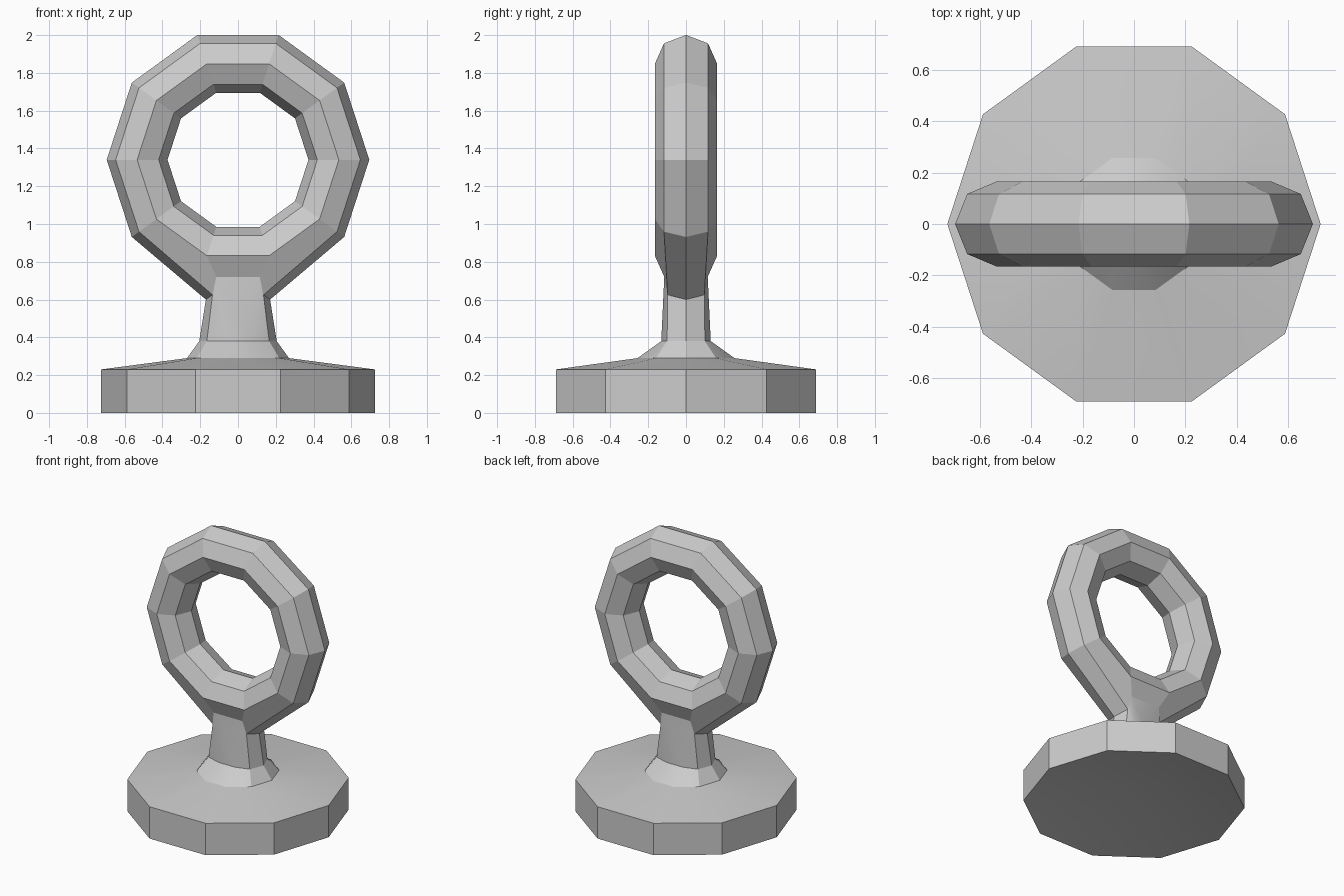
import bpy, bmesh
from math import cos, sin, pi, radians

if "Cube" in bpy.data.objects:
    bpy.data.objects.remove(bpy.data.objects["Cube"])

N, M = 10, 8                      # sides around the ring / around its tube
CZ, MAJOR, MINOR = 1.34, 0.534, 0.161
bm = bmesh.new()

# Ring vertices: j = 0 is the outermost row, j = 4 the innermost
v = {}
for k in range(N):
    a = 2 * pi * k / N
    for j in range(M):
        b = 2 * pi * j / M
        r = MAJOR + MINOR * cos(b)
        v[k, j] = bm.verts.new((r * cos(a), 0.165 * sin(b), CZ + r * sin(a)))

# Bottom of the ring is drawn down into the top of the neck
extra = {}
for k, s in ((7, -1), (8, 1)):
    v[k, 0].co = (s * 0.17, 0, 0.60)
    for j, n, t in ((1, 2, 1), (7, 6, -1)):
        v[k, j].co = (s * 0.135, t * 0.097, 0.625)
        v[k, 'e', j] = bm.verts.new((s * 0.115, t * 0.115, 0.72))
        extra[frozenset(((k, j), (k, n)))] = (k, 'e', j)

# Ring faces, left open underneath where the neck joins
for k in range(N):
    for j in range(M):
        if k == 7 and j in (0, 7):
            continue
        k2, j2 = (k + 1) % N, (j + 1) % M
        quad = [(k, j), (k2, j), (k2, j2), (k, j2)]
        keys = []
        for i, c in enumerate(quad):
            if not (k == 7 and c[1] in (1, 7)):
                keys.append(c)
            e = extra.get(frozenset((c, quad[(i + 1) % 4])))
            if e:
                keys.append(e)
        bm.faces.new([v[c] for c in keys])
ring_faces = len(bm.faces)


def decagon(r, z):
    return [(r * cos(2 * pi * i / N), r * sin(2 * pi * i / N), z) for i in range(N)]


# Neck, flare and base lofted downwards from the ring opening
loop = [v[c] for c in ((8, 0), (8, 1), (8, 'e', 1), (7, 'e', 1), (7, 1),
                       (7, 0), (7, 7), (7, 'e', 7), (8, 'e', 7), (8, 7))]
q = [(0.205, 0), (0.165, 0.10), (0.065, 0.131)]
q += [(-x, y) for x, y in q[::-1]]
q += [(x, -y) for x, y in q[-2:0:-1]]
neck = [(x, y, 0.38) for x, y in q]
for section in (neck, decagon(0.270, 0.29), decagon(0.725, 0.23), decagon(0.725, 0)):
    nxt = [bm.verts.new(p) for p in section]
    for i in range(N):
        i2 = (i + 1) % N
        bm.faces.new((loop[i], loop[i2], nxt[i2], nxt[i]))
    loop = nxt

# Hollow underside
centre = bm.verts.new((0, 0, 0.11))
for i in range(N):
    bm.faces.new((loop[i], loop[(i + 1) % N], centre))

bmesh.ops.recalc_face_normals(bm, faces=bm.faces)
mesh = bpy.data.meshes.new("ring_on_base")
bm.to_mesh(mesh)
bm.free()
obj = bpy.data.objects.new("ring_on_base", mesh)
bpy.context.collection.objects.link(obj)
bpy.context.view_layer.objects.active = obj
obj.select_set(True)

# Smooth base and neck, flat facets on the ring
bpy.ops.object.shade_smooth_by_angle(angle=radians(25))
for p in mesh.polygons[:ring_faces]:
    p.use_smooth = False
